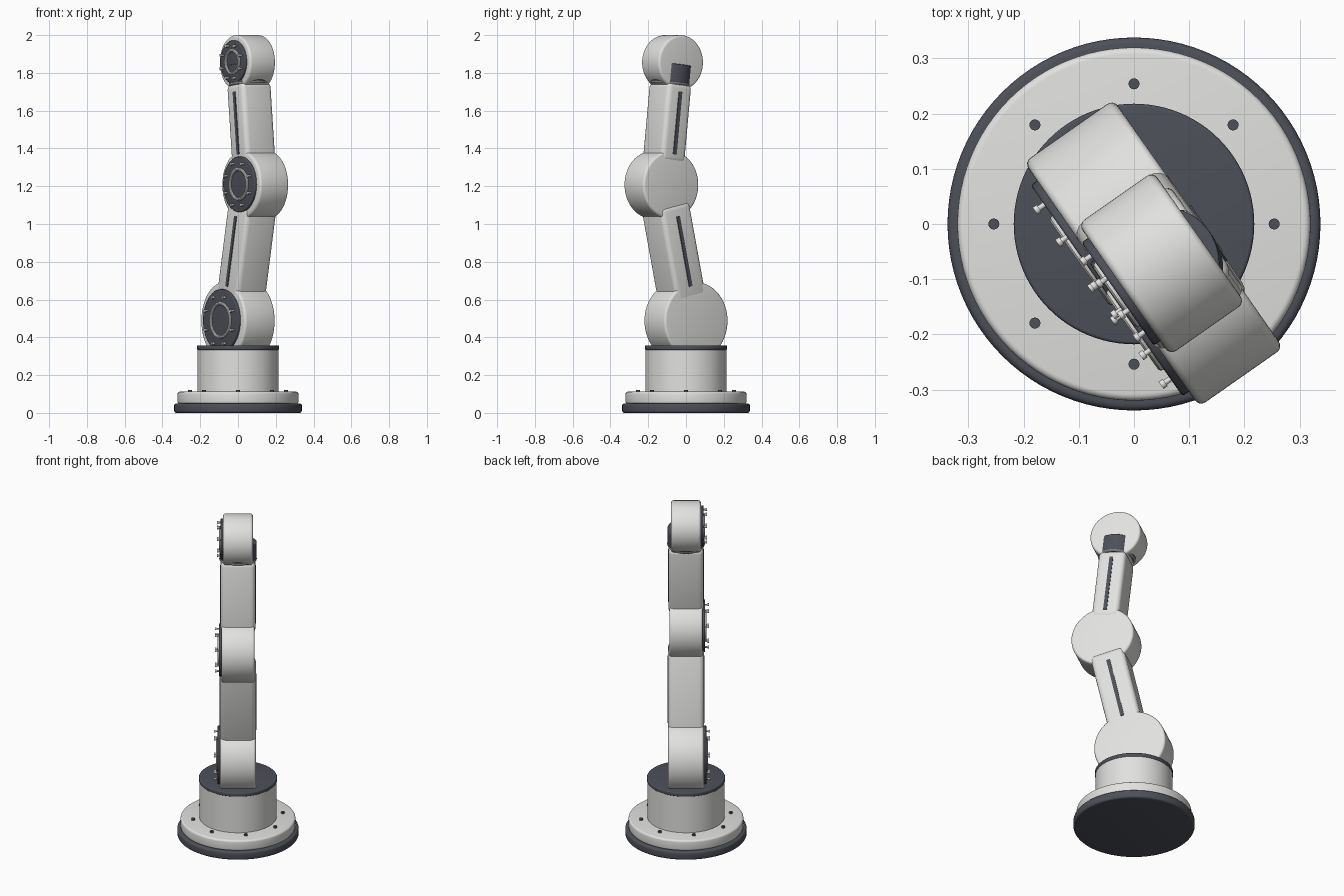
import bpy, bmesh, math
from mathutils import Matrix, Vector

if "Cube" in bpy.data.objects:
    bpy.data.objects.remove(bpy.data.objects["Cube"])


def material(name, rgb):
    m = bpy.data.materials.new(name)
    m.diffuse_color = (*rgb, 1)
    m.use_nodes = True
    m.node_tree.nodes["Principled BSDF"].inputs["Base Color"].default_value = m.diffuse_color
    return m


LIGHT = material("light grey", (0.75, 0.76, 0.735))
DARK = material("slate grey", (0.075, 0.08, 0.1))

# Arm frame: x runs along the swing direction, y along the joint axles
ARM = Matrix.Rotation(math.radians(-55), 4, 'Z')
AXLE = Matrix.Rotation(math.radians(90), 4, 'X')


def finish(name, bm, mat, bevel=0.0, segs=4):
    bmesh.ops.recalc_face_normals(bm, faces=bm.faces)
    me = bpy.data.meshes.new(name)
    bm.to_mesh(me)
    bm.free()
    me.materials.append(mat)
    ob = bpy.data.objects.new(name, me)
    bpy.context.collection.objects.link(ob)
    bpy.ops.object.select_all(action='DESELECT')
    bpy.context.view_layer.objects.active = ob
    ob.select_set(True)
    if bevel:
        b = ob.modifiers.new("bevel", 'BEVEL')
        b.width, b.segments, b.limit_method = bevel, segs, 'ANGLE'
        b.angle_limit = math.radians(40)
        bpy.ops.object.modifier_apply(modifier="bevel")
    bpy.ops.object.shade_smooth_by_angle(angle=math.radians(35))
    return ob


def cylinder(name, mat, r, depth, m, bevel=0.0, sides=64):
    bm = bmesh.new()
    bmesh.ops.create_cone(bm, cap_ends=True, segments=sides, radius1=r, radius2=r,
                          depth=depth, matrix=m)
    return finish(name, bm, mat, bevel)


def box(name, mat, size, m, bevel=0.0):
    bm = bmesh.new()
    bmesh.ops.create_cube(bm, size=1, matrix=m @ Matrix.Diagonal((*size, 1)))
    return finish(name, bm, mat, bevel)


def ring(name, mat, major, minor, m, n=48, k=10):
    bm = bmesh.new()
    rows = []
    for i in range(n):
        a = math.tau * i / n
        row = []
        for j in range(k):
            b = math.tau * j / k
            r = major + minor * math.cos(b)
            p = Vector((r * math.cos(a), r * math.sin(a), minor * math.sin(b)))
            row.append(bm.verts.new(m @ p))
        rows.append(row)
    for i in range(n):
        for j in range(k):
            p, q = rows[i], rows[(i + 1) % n]
            bm.faces.new((p[j], q[j], q[(j + 1) % k], p[(j + 1) % k]))
    return finish(name, bm, mat)


def at(x, y, z):
    return Matrix.Translation((x, y, z))


# Base: foot, flange, drum and turntable, as (name, colour, radius, z0, z1, bevel)
for name, mat, r, z0, z1, bev in (
        ("base_foot", DARK, 0.338, 0.0, 0.05, 0.012),
        ("base_flange", LIGHT, 0.32, 0.048, 0.112, 0.012),
        ("base_drum", LIGHT, 0.215, 0.1, 0.336, 0.0),
        ("turntable", DARK, 0.218, 0.333, 0.357, 0.006)):
    cylinder(name, mat, r, z1 - z0, at(0, 0, (z0 + z1) / 2), bev, 96)
for i in range(8):
    a = math.tau * i / 8
    cylinder("flange_bolt", DARK, 0.01, 0.02,
             at(0.254 * math.cos(a), 0.254 * math.sin(a), 0.112), 0.0, 16)

# Joints: (name, x, z, radius, width, cap radius)
SHOULDER = ("shoulder", 0.0, 0.487, 0.206, 0.198, 0.165)
ELBOW = ("elbow", 0.159, 1.207, 0.18, 0.186, 0.147)
WRIST = ("wrist", 0.087, 1.855, 0.145, 0.166, 0.114)
for name, x, z, r, w, cap in (SHOULDER, ELBOW, WRIST):
    face = -w / 2 - 0.014
    cap_z = z + 0.003
    cylinder(name + "_housing", LIGHT, r, w, ARM @ at(x, 0, z) @ AXLE, 0.014, 80)
    cylinder(name + "_cap", DARK, cap, 0.03, ARM @ at(x, face + 0.015, cap_z) @ AXLE, 0.005)
    ring(name + "_cap_ring", LIGHT, cap * 0.54, 0.009, ARM @ at(x, face, cap_z) @ AXLE)
    for i in range(8):
        a = math.tau * (i + 0.5) / 8
        bx, bz = x + cap * 0.8 * math.cos(a), cap_z + cap * 0.8 * math.sin(a)
        cylinder(name + "_cap_bolt", LIGHT, 0.005, 0.024,
                 ARM @ at(bx, face - 0.006, bz) @ AXLE, 0.0, 12)
        cylinder(name + "_cap_bolt_head", LIGHT, 0.008, 0.009,
                 ARM @ at(bx, face - 0.016, bz) @ AXLE, 0.0, 12)


# Links between joints, each with a dark slot on both sides
def link(name, j0, j1, start, end, depth, width, s0, s1):
    v = Vector((j1[1] - j0[1], 0, j1[2] - j0[2]))
    frame = ARM @ at(j0[1], 0, j0[2]) @ Matrix.Rotation(math.atan2(v.x, v.z), 4, 'Y')
    box(name, LIGHT, (depth, width, end - start), frame @ at(0, 0, (start + end) / 2), 0.027)
    for side in (-1, 1):
        box(name + "_slot", DARK, (0.021, 0.008, s1 - s0),
            frame @ at(0, side * width / 2, (s0 + s1) / 2))
    return frame


link("lower_link", SHOULDER, ELBOW, 0.118, 0.63, 0.195, 0.2, 0.187, 0.567)
upper = link("upper_link", ELBOW, WRIST, 0.12, 0.54, 0.158, 0.194, 0.163, 0.497)

# Wrist fittings: swivel sleeve around the link axis and collar ring
cylinder("wrist_sleeve", DARK, 0.104, 0.106, upper @ at(0, 0, 0.588), 0.004)
ring("wrist_collar", LIGHT, 0.097, 0.008, upper @ at(0, 0, 0.54))
